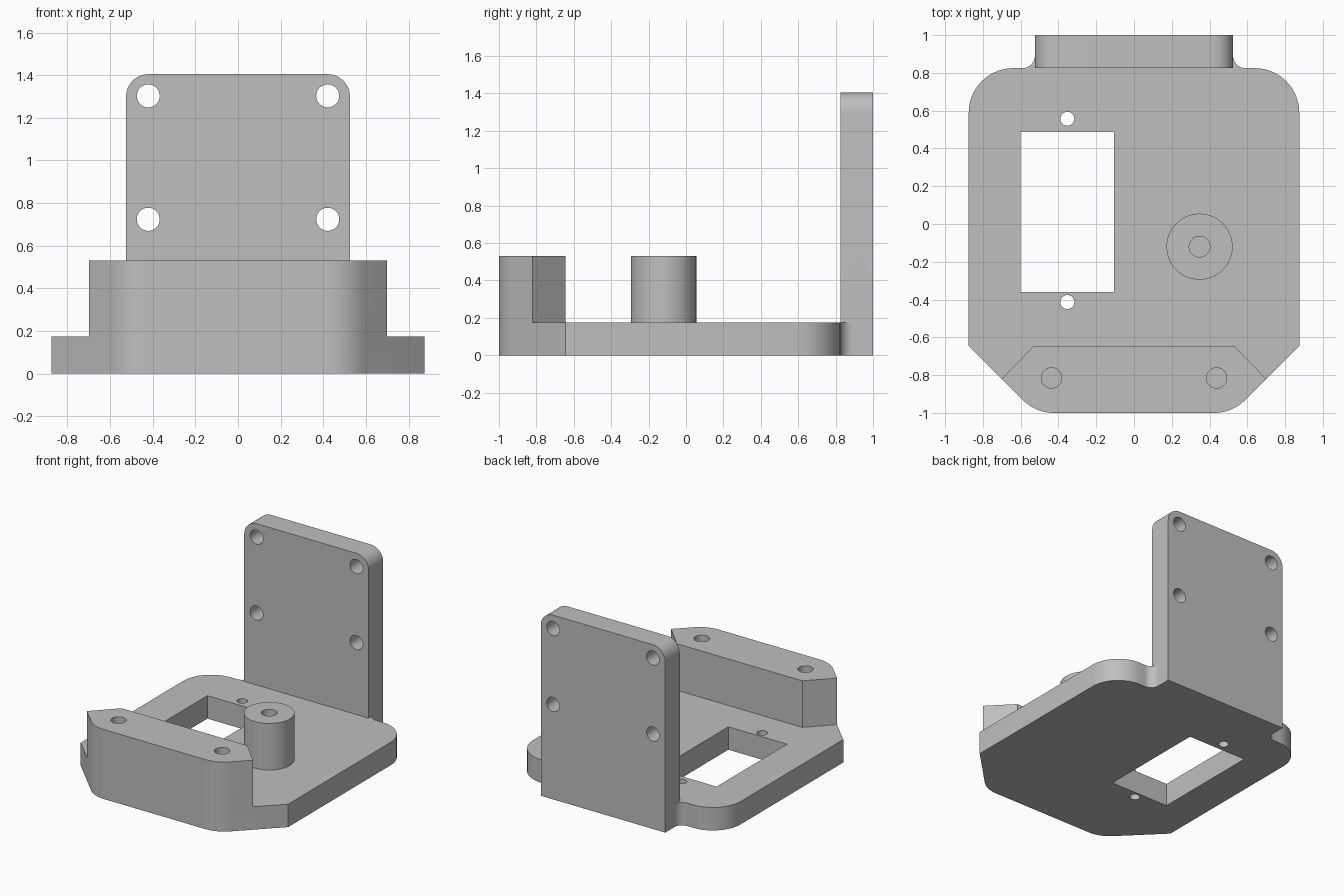
import bpy, bmesh
from math import pi, tan
from mathutils import Vector, Matrix

cube = bpy.data.objects.get("Cube")
if cube:
    bpy.data.objects.remove(cube, do_unlink=True)

grey = bpy.data.materials.new("plain_grey")
grey.use_nodes = True
colour = (0.52, 0.52, 0.52, 1)
grey.diffuse_color = colour
grey.node_tree.nodes["Principled BSDF"].inputs["Base Color"].default_value = colour

THICK = 0.175      # base and back plate thickness
TOP = 0.53         # height of front block and boss
EDGE = 0.825       # rear edge of the base


def rounded(corners, steps=14):
    """Turn (x, y, radius) corners into an outline with arc fillets."""
    out = []
    for i, (x, y, r) in enumerate(corners):
        p = Vector((x, y))
        if not r:
            out.append(p)
            continue
        a = (Vector(corners[i - 1][:2]) - p).normalized()
        b = (Vector(corners[(i + 1) % len(corners)][:2]) - p).normalized()
        half = a.angle(b) / 2
        start = p + a * (r / tan(half))
        centre = p + (a + b).normalized() * (Vector((r, r / tan(half))).length)
        arm = start - centre
        sweep = pi - 2 * half
        if a.x * b.y - a.y * b.x > 0:
            sweep = -sweep
        for k in range(steps + 1):
            out.append(centre + Matrix.Rotation(sweep * k / steps, 2) @ arm)
    return out


def mirrored(half):
    """Close a right-hand half outline with its mirror image."""
    return half + [(-x, y, r) for x, y, r in reversed(half)]


def finish(bm, name):
    bmesh.ops.recalc_face_normals(bm, faces=bm.faces)
    mesh = bpy.data.meshes.new(name)
    bm.to_mesh(mesh)
    bm.free()
    mesh.materials.append(grey)
    obj = bpy.data.objects.new(name, mesh)
    bpy.context.collection.objects.link(obj)
    return obj


def prism(name, outline, low, high, upright=False):
    """Extrude an outline along z, or along y when upright."""
    bm = bmesh.new()
    place = (lambda p: (p.x, low, p.y)) if upright else (lambda p: (p.x, p.y, low))
    face = bm.faces.new([bm.verts.new(place(p)) for p in outline])
    ext = bmesh.ops.extrude_face_region(bm, geom=[face])
    move = Vector((0, high - low, 0) if upright else (0, 0, high - low))
    bmesh.ops.translate(bm, vec=move, verts=[v for v in ext["geom"] if isinstance(v, bmesh.types.BMVert)])
    return finish(bm, name)


def cylinder(name, x, y, r, low, high, along_y=False):
    bm = bmesh.new()
    bmesh.ops.create_cone(bm, cap_ends=True, segments=48, radius1=r, radius2=r, depth=high - low)
    mid = (low + high) / 2
    if along_y:
        bmesh.ops.rotate(bm, matrix=Matrix.Rotation(pi / 2, 3, "X"), verts=bm.verts)
    bmesh.ops.translate(bm, vec=(x, mid, y) if along_y else (x, y, mid), verts=bm.verts)
    return finish(bm, name)


def combine(target, tools, operation):
    for tool in tools:
        tool.hide_render = True
        mod = target.modifiers.new(tool.name, "BOOLEAN")
        mod.operation, mod.solver, mod.object = operation, "EXACT", tool


# Base: rounded rear corners, chamfered front, tab carrying the back plate
base = prism("mount_bracket", rounded(mirrored([
    (0.525, 1, 0), (0.525, EDGE, 0.065), (0.875, EDGE, 0.235),
    (0.875, -0.645, 0), (0.52, -1, 0.23)])), 0, THICK)

# Front block, upright back plate and round boss
block = prism("front_block", rounded(mirrored([
    (0.53, -0.645, 0), (0.7, -0.82, 0), (0.52, -1, 0.23)])), THICK, TOP)
plate = prism("back_plate", rounded(mirrored([
    (0.525, THICK, 0), (0.525, 1.405, 0.105)])), EDGE, 1, upright=True)
boss = cylinder("boss", 0.347, -0.12, 0.175, 0.1, TOP)
solids = [block, plate, boss]

# Cutters: rectangular window, screw holes, blind holes
window = [Vector(p) for p in ((-0.6, -0.36), (-0.105, -0.36), (-0.105, 0.488), (-0.6, 0.488))]
cutters = [prism("window_cutter", window, -0.1, 0.3),
           cylinder("boss_hole_cutter", 0.347, -0.12, 0.055, THICK, 0.6)]
for y in (0.557, -0.413):
    cutters.append(cylinder("window_screw_cutter", -0.353, y, 0.037, -0.1, 0.3))
for x in (-1, 1):
    cutters.append(cylinder("block_hole_cutter", 0.437 * x, -0.815, 0.054, THICK, 0.6))
    for z in (0.724, 1.303):
        cutters.append(cylinder("plate_hole_cutter", 0.421 * x, z, 0.054, 0.7, 1.1, along_y=True))

combine(base, solids, "UNION")
combine(base, cutters, "DIFFERENCE")

# Bake the solid and drop the helper shapes
bpy.context.view_layer.update()
graph = bpy.context.evaluated_depsgraph_get()
solid = bpy.data.meshes.new_from_object(base.evaluated_get(graph))
base.modifiers.clear()
base.data = solid
for helper in solids + cutters:
    bpy.data.objects.remove(helper, do_unlink=True)

bpy.ops.object.select_all(action="DESELECT")
base.select_set(True)
bpy.context.view_layer.objects.active = base
bpy.ops.object.shade_smooth_by_angle(angle=pi / 6)
